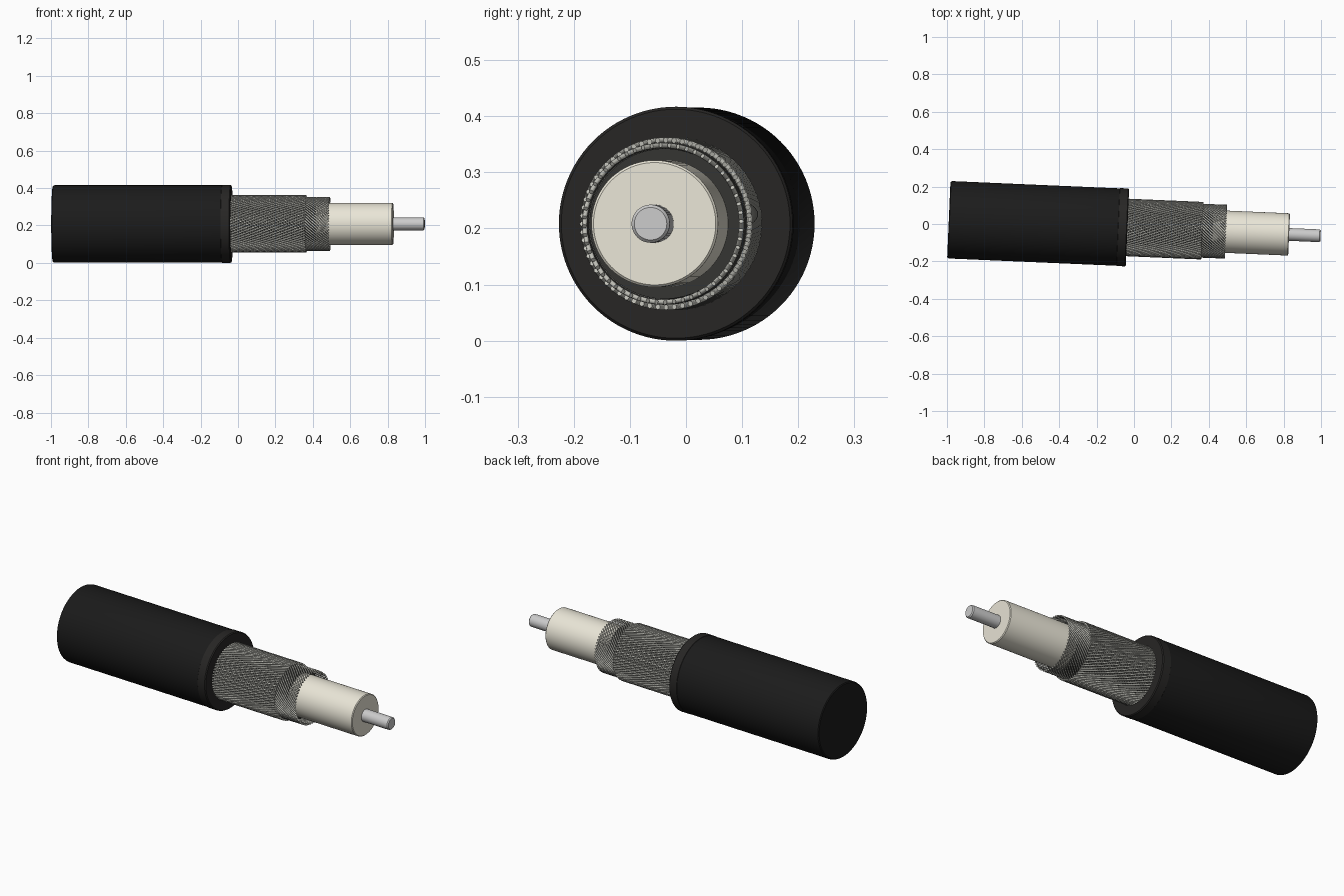
import bpy, bmesh
from math import sin, cos, pi, radians
from mathutils import Vector, Matrix

if "Cube" in bpy.data.objects:
    bpy.data.objects.remove(bpy.data.objects["Cube"])

# cable axis runs along local x, then gets a slight yaw
PLACE = Matrix.Translation((0, -0.02, 0.2085)) @ Matrix.Rotation(radians(-2.48), 4, 'Z')


def material(name, r, g, b):
    m = bpy.data.materials.new(name)
    m.diffuse_color = (r, g, b, 1)
    m.use_nodes = True
    m.node_tree.nodes["Principled BSDF"].inputs["Base Color"].default_value = m.diffuse_color
    return m


black = material("jacket_black", 0.011, 0.011, 0.011)
dark = material("collar_black", 0.020, 0.019, 0.018)
under = material("under_dark", 0.035, 0.035, 0.032)
cream = material("insulator_cream", 0.82, 0.79, 0.68)
wire = material("braid_wire", 0.55, 0.55, 0.50)
metal = material("conductor_metal", 0.60, 0.60, 0.58)


def finish(name, bm, mat, angle=35):
    bmesh.ops.recalc_face_normals(bm, faces=bm.faces)
    me = bpy.data.meshes.new(name)
    bm.to_mesh(me)
    bm.free()
    me.materials.append(mat)
    ob = bpy.data.objects.new(name, me)
    bpy.context.collection.objects.link(ob)
    ob.matrix_world = PLACE
    bpy.ops.object.select_all(action='DESELECT')
    ob.select_set(True)
    bpy.context.view_layer.objects.active = ob
    bpy.ops.object.shade_smooth_by_angle(angle=radians(angle))


def skin(bm, rings, caps=True):
    loops = [[bm.verts.new(p) for p in ring] for ring in rings]
    n = len(loops[0])
    for a, b in zip(loops, loops[1:]):
        for i in range(n):
            j = (i + 1) % n
            bm.faces.new((a[i], a[j], b[j], b[i]))
    if caps:
        bm.faces.new(loops[0])
        bm.faces.new(loops[-1])


def lathe(name, profile, mat, n=96):
    bm = bmesh.new()
    skin(bm, [[(x, r * cos(2 * pi * i / n), r * sin(2 * pi * i / n)) for i in range(n)]
              for x, r in profile])
    finish(name, bm, mat)


def helix(bm, x0, x1, radius, phase, twist, thick, steps=24, sides=6):
    rings = []
    for k in range(steps + 1):
        x = x0 + (x1 - x0) * k / steps
        a = phase + twist * (x - x0)
        radial = Vector((0, cos(a), sin(a)))
        tangent = Vector((1, -radius * twist * sin(a), radius * twist * cos(a))).normalized()
        side = tangent.cross(radial)
        c = Vector((x, 0, 0)) + radial * radius
        rings.append([c + thick * (cos(t) * radial + sin(t) * side)
                      for t in (2 * pi * i / sides for i in range(sides))])
    skin(bm, rings)


def braid(name, x0, x1, radius, count, twist, thick):
    bm = bmesh.new()
    for i in range(count):
        helix(bm, x0, x1, radius, 2 * pi * i / count, twist, thick)
    finish(name, bm, wire, 70)


# outer jacket and its cut collar
lathe("outer_jacket", [(-0.991, 0.200), (-0.987, 0.205), (-0.980, 0.207), (-0.080, 0.207)], black)
lathe("jacket_collar", [(-0.088, 0.204), (-0.084, 0.2085), (-0.040, 0.2085), (-0.035, 0.204)], dark)

# dark layer beneath the braid
lathe("inner_sleeve", [(-0.06, 0.134), (0.42, 0.134)], under)

# woven shield: inner wires reach further than the outer ones
braid("inner_braid", -0.05, 0.49, 0.140, 56, 6.5, 0.0045)
braid("outer_braid", -0.05, 0.365, 0.149, 64, -2.6, 0.0050)

# insulating core and centre conductor
lathe("insulator", [(0.30, 0.113), (0.826, 0.113), (0.830, 0.109)], cream)
lathe("centre_conductor", [(0.80, 0.034), (0.993, 0.034), (0.9985, 0.029)], metal, 48)
